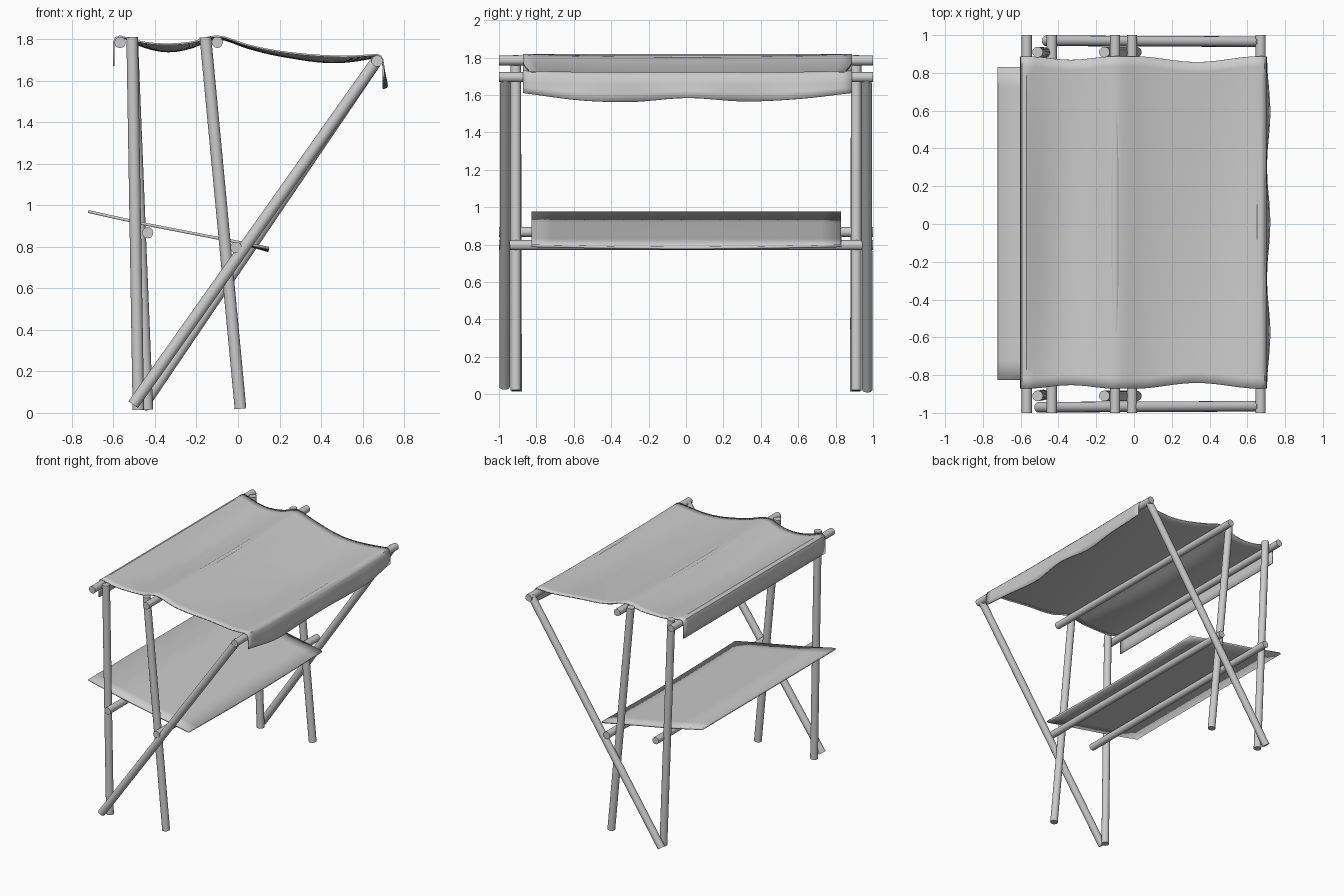
import bpy, math
from mathutils import Vector

cube = bpy.data.objects.get("Cube")
if cube:
    bpy.data.objects.remove(cube, do_unlink=True)

grey = bpy.data.materials.new("plain_grey")
grey.use_nodes = True
color = (0.6, 0.6, 0.6, 1)
grey.diffuse_color = color
grey.node_tree.nodes["Principled BSDF"].inputs["Base Color"].default_value = color


def finish(ob, name):
    ob.name = name
    ob.data.materials.append(grey)
    bpy.ops.object.select_all(action='DESELECT')
    ob.select_set(True)
    bpy.context.view_layer.objects.active = ob
    bpy.ops.object.shade_smooth_by_angle(angle=math.radians(40))


def pole(name, a, b, r=0.028):
    a, b = Vector(a), Vector(b)
    d = b - a
    bpy.ops.mesh.primitive_cylinder_add(vertices=20, radius=r, depth=d.length,
                                        location=(a + b) / 2,
                                        rotation=d.to_track_quat('Z', 'Y').to_euler())
    finish(bpy.context.object, name)


def interp(points, t):
    """Smooth Hermite curve through (position, value) points."""
    for i in range(len(points) - 1):
        (x0, v0), (x1, v1) = points[i], points[i + 1]
        if t <= x1:
            break
    s = (t - x0) / (x1 - x0)

    def slope(k):
        lo, hi = points[max(k - 1, 0)], points[min(k + 1, len(points) - 1)]
        return (hi[1] - lo[1]) / (hi[0] - lo[0]) * (x1 - x0)
    return ((2*s**3 - 3*s**2 + 1) * v0 + (s**3 - 2*s**2 + s) * slope(i)
            + (3*s**2 - 2*s**3) * v1 + (s**3 - s**2) * slope(i + 1))


def sheet(name, rows, thickness):
    """Grid mesh from equal-length rows of points, given a thickness."""
    n = len(rows[0])
    verts = [p for row in rows for p in row]
    faces = [(i*n + j, (i+1)*n + j, (i+1)*n + j + 1, i*n + j + 1)
             for i in range(len(rows) - 1) for j in range(n - 1)]
    me = bpy.data.meshes.new(name)
    me.from_pydata(verts, [], faces)
    ob = bpy.data.objects.new(name, me)
    bpy.context.collection.objects.link(ob)
    finish(ob, name)
    mod = ob.modifiers.new("thickness", 'SOLIDIFY')
    mod.thickness = thickness
    mod.offset = -1


# Upright and diagonal poles at both ends
for end, s, rear_x, diag_x, diag_z in (("front", -1, -0.48, -0.505, 0.04),
                                       ("back", 1, -0.437, -0.465, 0.025)):
    pole(end + "_left_upright", (rear_x, s*0.905, 0.015), (-0.51, s*0.91, 1.81))
    pole(end + "_middle_upright", (0.012, s*0.91, 0.02), (-0.157, s*0.91, 1.81))
    pole(end + "_diagonal", (diag_x, s*0.97, diag_z), (0.67, s*0.965, 1.70))

# Long cross bars
for name, x, z in (("top_left_bar", -0.568, 1.785), ("top_middle_bar", -0.10, 1.785),
                   ("top_right_bar", 0.67, 1.695), ("shelf_left_bar", -0.435, 0.868),
                   ("shelf_right_bar", -0.01, 0.797)):
    pole(name, (x, -1, z), (x, 1, z), 0.027)

# Tilted shelf, drooping slightly past its right bar
shelf = [(-0.72, 0.977), (-0.44, 0.915), (0.0, 0.83), (0.15, 0.80)]
sheet("shelf", [[(x, -0.825 + 1.655*j/16,
                  z - 0.012*max(0, x/0.15)*math.cos(math.pi/2*(j/8 - 1)))
                 for j in range(17)] for x, z in shelf], 0.014)

# Cloth canopy: draped over the three top bars with a flap at each side
hem = [(-0.88, 1.61), (-0.57, 1.572), (-0.3, 1.562), (0, 1.585),
       (0.3, 1.565), (0.6, 1.58), (0.88, 1.61)]
# edge height and middle height along x
edge = [(-0.568, 1.819), (-0.46, 1.79), (-0.34, 1.78), (-0.22, 1.79), (-0.10, 1.819),
        (0.05, 1.775), (0.2, 1.745), (0.4, 1.725), (0.55, 1.722), (0.67, 1.73)]
sag = [(-0.568, 0.0), (-0.34, 0.035), (-0.10, 0.012), (0.2, 0.02), (0.45, 0.03), (0.67, 0.012)]
rows = [[] for _ in range(42)]
for j in range(33):
    v = -1 + j/16
    y = 0.88*v
    dip = 1 - v*v
    path = [(-0.603, 1.672), (-0.603, 1.73), (-0.602, 1.785), (-0.594, 1.808)]
    for k in range(33):
        x = -0.568 + 1.238*k/32
        path.append((x, interp(edge, x) - dip*interp(sag, x)))
    low = interp(hem, y)
    path += [(0.69, 1.722 - 0.01*dip), (0.701, 1.70)]
    for k in (1, 2, 3):
        path.append((0.701 + 0.004*k + 0.003*k*math.cos(3*math.pi*v)*(k/3),
                     1.70 + (low - 1.70)*k/3))
    for row, (x, z) in zip(rows, path):
        # hems pull inwards where the cloth sags between bars
        pull = 0.0
        if -0.568 < x < -0.10:
            pull = 0.022*math.sin(math.pi*(x + 0.568)/0.468)**2
        elif 0 < x < 0.67:
            pull = 0.035*math.sin(math.pi*x/0.67)**2
        row.append((x, y*(1 - pull) + 0.008, z))
sheet("canopy", rows[:len(path)], 0.008)
